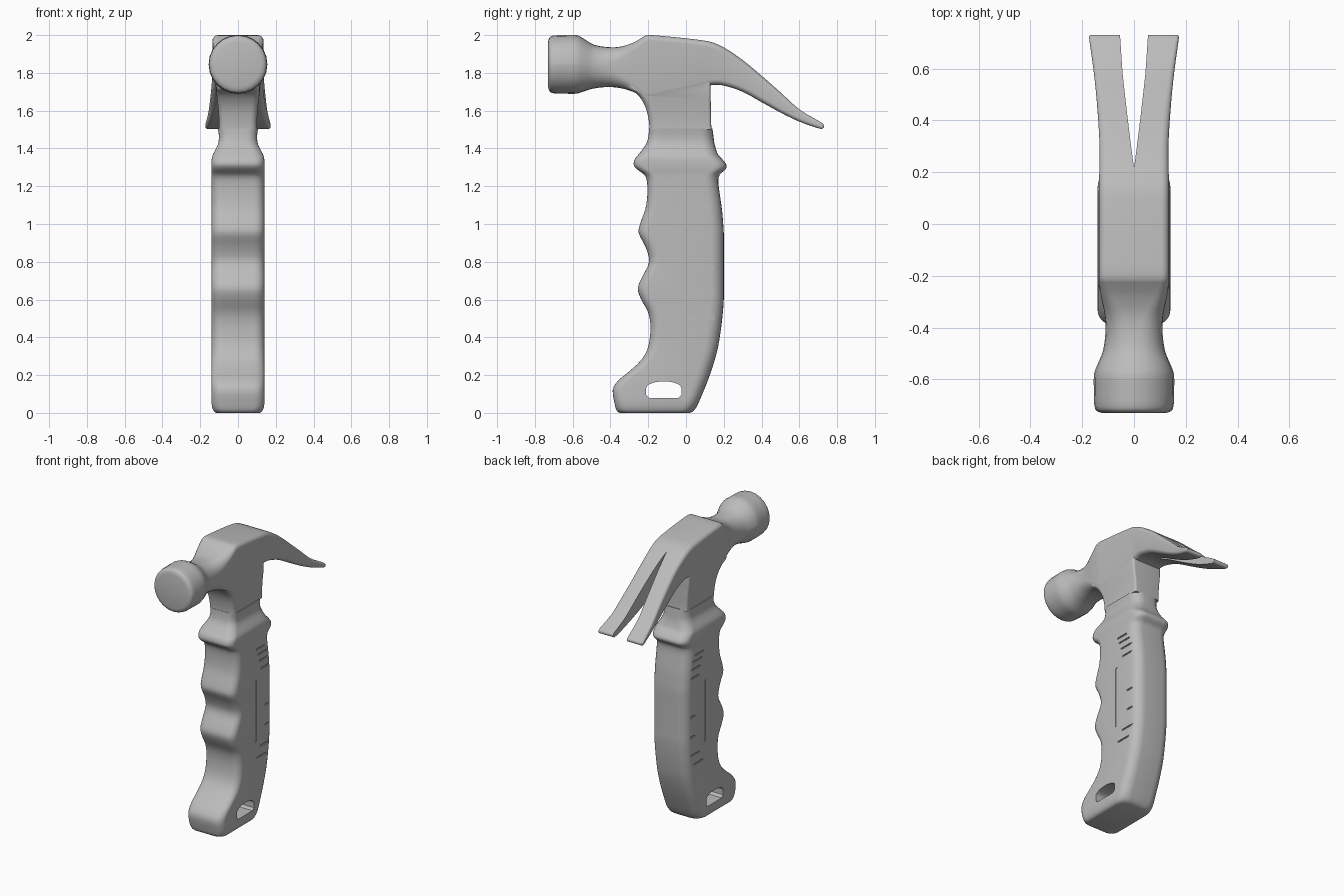
import bpy, bmesh, math

if "Cube" in bpy.data.objects:
    bpy.data.objects.remove(bpy.data.objects["Cube"])

steel = bpy.data.materials.new("plain grey")
steel.diffuse_color = (0.5, 0.5, 0.5, 1)
steel.use_nodes = True
steel.node_tree.nodes["Principled BSDF"].inputs["Base Color"].default_value = steel.diffuse_color


def add_object(name, bm):
    bmesh.ops.recalc_face_normals(bm, faces=bm.faces)
    mesh = bpy.data.meshes.new(name)
    bm.to_mesh(mesh)
    bm.free()
    mesh.materials.append(steel)
    ob = bpy.data.objects.new(name, mesh)
    bpy.context.collection.objects.link(ob)
    return ob


def smooth_rows(rows, steps):
    """Catmull-Rom interpolation between stations."""
    out = []
    for i in range(len(rows) - 1):
        a, b = rows[max(i - 1, 0)], rows[i]
        c, d = rows[i + 1], rows[min(i + 2, len(rows) - 1)]
        for s in range(steps):
            t = s / steps
            out.append([0.5 * (2*q + (r - p)*t + (2*p - 5*q + 4*r - w)*t*t
                               + (3*q - p - 3*r + w)*t**3)
                        for p, q, r, w in zip(a, b, c, d)])
    return out + [list(rows[-1])]


def section(lo, hi, w_lo, w_hi, r_lo, r_hi, n=7):
    """Rounded outline in (x, v): own width and corner radius at each end."""
    pts = []
    for sx, v, w, r, a0 in ((1, hi, w_hi, r_hi, 0), (-1, hi, w_hi, r_hi, 90),
                            (-1, lo, w_lo, r_lo, 180), (1, lo, w_lo, r_lo, 270)):
        r = min(r, w - 0.0005, (hi - lo) / 2 - 0.0005)
        cv = v - r if v == hi else v + r
        for k in range(n):
            a = math.radians(a0 + 90 * k / (n - 1))
            pts.append((sx * (w - r) + r * math.cos(a), cv + r * math.sin(a)))
    return pts


def loft(name, rows, steps, along):
    bm = bmesh.new()
    rings = []
    for row in smooth_rows(rows, steps):
        t = row[0]
        rings.append([bm.verts.new((x, v, t) if along == 'Z' else (x, t, v))
                      for x, v in section(*row[1:])])
    for a, b in zip(rings, rings[1:]):
        for i in range(len(a)):
            j = (i + 1) % len(a)
            bm.faces.new((a[i], a[j], b[j], b[i]))
    bm.faces.new(rings[0])
    bm.faces.new(rings[-1])
    return add_object(name, bm)


def prism(name, pts, depth, place):
    """Closed outline extruded between -depth and depth."""
    bm = bmesh.new()
    a, b = [[bm.verts.new(place(u, v, d)) for u, v in pts] for d in (-depth, depth)]
    for i in range(len(a)):
        j = (i + 1) % len(a)
        bm.faces.new((a[i], a[j], b[j], b[i]))
    bm.faces.new(a)
    bm.faces.new(b)
    return add_object(name, bm)


def boxes(name, items):
    bm = bmesh.new()
    for (x, y, z), (sx, sy, sz) in items:
        for v in bmesh.ops.create_cube(bm, size=1)['verts']:
            v.co = (x + v.co.x * sx, y + v.co.y * sy, z + v.co.z * sz)
    return add_object(name, bm)


def combine(ob, *ops):
    """Apply booleans, remove the helpers, then shade smooth."""
    for op, other in ops:
        m = ob.modifiers.new(op, 'BOOLEAN')
        m.operation, m.object, m.solver = op, other, 'EXACT'
        other.hide_render = True
    mesh = bpy.data.meshes.new_from_object(
        ob.evaluated_get(bpy.context.evaluated_depsgraph_get()))
    ob.modifiers.clear()
    ob.data = mesh
    for _, other in ops:
        bpy.data.objects.remove(other)
    bpy.ops.object.select_all(action='DESELECT')
    ob.select_set(True)
    bpy.context.view_layer.objects.active = ob
    bpy.ops.object.shade_smooth_by_angle(angle=math.radians(40))


# Grip: height, front y, back y, half width
G = [(0, -.35, .02, .115), (.012, -.367, .042, .13), (.05, -.378, .065, .14),
     (.12, -.388, .095, .14), (.17, -.36, .115, .14), (.22, -.30, .133, .14),
     (.28, -.237, .152, .14), (.35, -.20, .17, .14), (.45, -.188, .186, .14),
     (.53, -.20, .195, .14), (.60, -.237, .2, .14), (.66, -.255, .2, .14),
     (.72, -.232, .2, .14), (.80, -.195, .2, .14), (.88, -.215, .2, .14),
     (.95, -.25, .2, .14), (1.0, -.243, .197, .14), (1.08, -.215, .19, .14),
     (1.15, -.205, .18, .14), (1.22, -.206, .171, .14), (1.26, -.22, .178, .14),
     (1.29, -.26, .21, .14), (1.315, -.277, .213, .14), (1.345, -.27, .19, .139),
     (1.37, -.25, .168, .132), (1.42, -.213, .152, .107), (1.46, -.2, .146, .101),
     (1.505, -.195, .14, .106)]
grip = loft("grip", [(z, f, b, w, w, .055, .07) for z, f, b, w in G], 3, 'Z')

# Hanging hole: flat bottom, domed top
hole = [(-.195, .08), (-.04, .08), (-.025, .095), (-.025, .13)]
hole += [(-.118 + .093 * math.cos(a), .13 + .037 * math.sin(a))
         for a in (math.pi * k / 12 for k in range(1, 12))]
hole += [(-.211, .13), (-.211, .095)]
hole_cut = prism("hole_cutter", hole, .3, lambda u, v, d: (d, u, v))

# Shallow side slots and notches on both sides
marks = []
for s in (-1, 1):
    marks.append(((s * .145, -.005, .765), (.018, .022, .43)))
    for z, y, length in ((.43, .06, .10), (.50, .10, .10), (.63, .125, .05),
                         (.77, .125, .05), (1.04, .10, .09), (1.10, .09, .10),
                         (1.15, .07, .10), (1.19, .05, .09)):
        marks.append(((s * .145, y, z), (.024, length, .01)))
combine(grip, ('DIFFERENCE', hole_cut), ('DIFFERENCE', boxes("mark_cutter", marks)))

# Head: y, bottom z, top z, bottom half width, top half width, corner radius
H = [(-.73, 1.725, 1.965, .12, .12, .12), (-.722, 1.702, 1.988, .143, .143, .143),
     (-.70, 1.692, 1.998, .153, .153, .153), (-.64, 1.69, 2.0, .155, .155, .155),
     (-.58, 1.69, 2.0, .154, .154, .154), (-.54, 1.702, 1.98, .14, .14, .135),
     (-.49, 1.717, 1.95, .12, .12, .11), (-.42, 1.725, 1.937, .11, .11, .09),
     (-.35, 1.72, 1.938, .112, .113, .07), (-.28, 1.70, 1.96, .115, .127, .045),
     (-.235, 1.675, 1.985, .115, .133, .035), (-.20, 1.66, 2.0, .115, .135, .03),
     (-.10, 1.68, 1.993, .115, .135, .03), (.0, 1.70, 1.983, .115, .135, .03),
     (.08, 1.72, 1.973, .115, .135, .03), (.135, 1.735, 1.963, .115, .135, .03),
     (.20, 1.733, 1.935, .122, .134, .03), (.30, 1.70, 1.868, .13, .133, .03),
     (.40, 1.645, 1.785, .138, .138, .03), (.50, 1.59, 1.697, .146, .146, .025),
     (.60, 1.542, 1.607, .157, .157, .02), (.70, 1.507, 1.547, .171, .171, .015),
     (.722, 1.505, 1.533, .173, .173, .012), (.73, 1.512, 1.524, .169, .169, .006)]
head = loft("hammer_head", [(y, lo, hi, wl, wh, r, r) for y, lo, hi, wl, wh, r in H],
            3, 'Y')

# Stem: drops from the head into the grip with a curved front fillet
S = [(1.5, -.193, .135, .1), (1.54, -.196, .133, .1), (1.6, -.208, .132, .104),
     (1.65, -.23, .131, .109), (1.69, -.262, .131, .113), (1.72, -.31, .131, .1135),
     (1.76, -.31, .131, .113)]
stem = loft("stem", [(z, f, b, w, w, .035, .015) for z, f, b, w in S], 3, 'Z')

# Claw split
slit = [(0, .215), (.010, .29), (.026, .42), (.044, .58), (.056, .76)]
slit += [(-x, y) for x, y in reversed(slit[1:])]
wedge = prism("claw_cutter", slit, .6, lambda u, v, d: (u, v, 1.75 + d))
combine(head, ('UNION', stem), ('DIFFERENCE', wedge))
